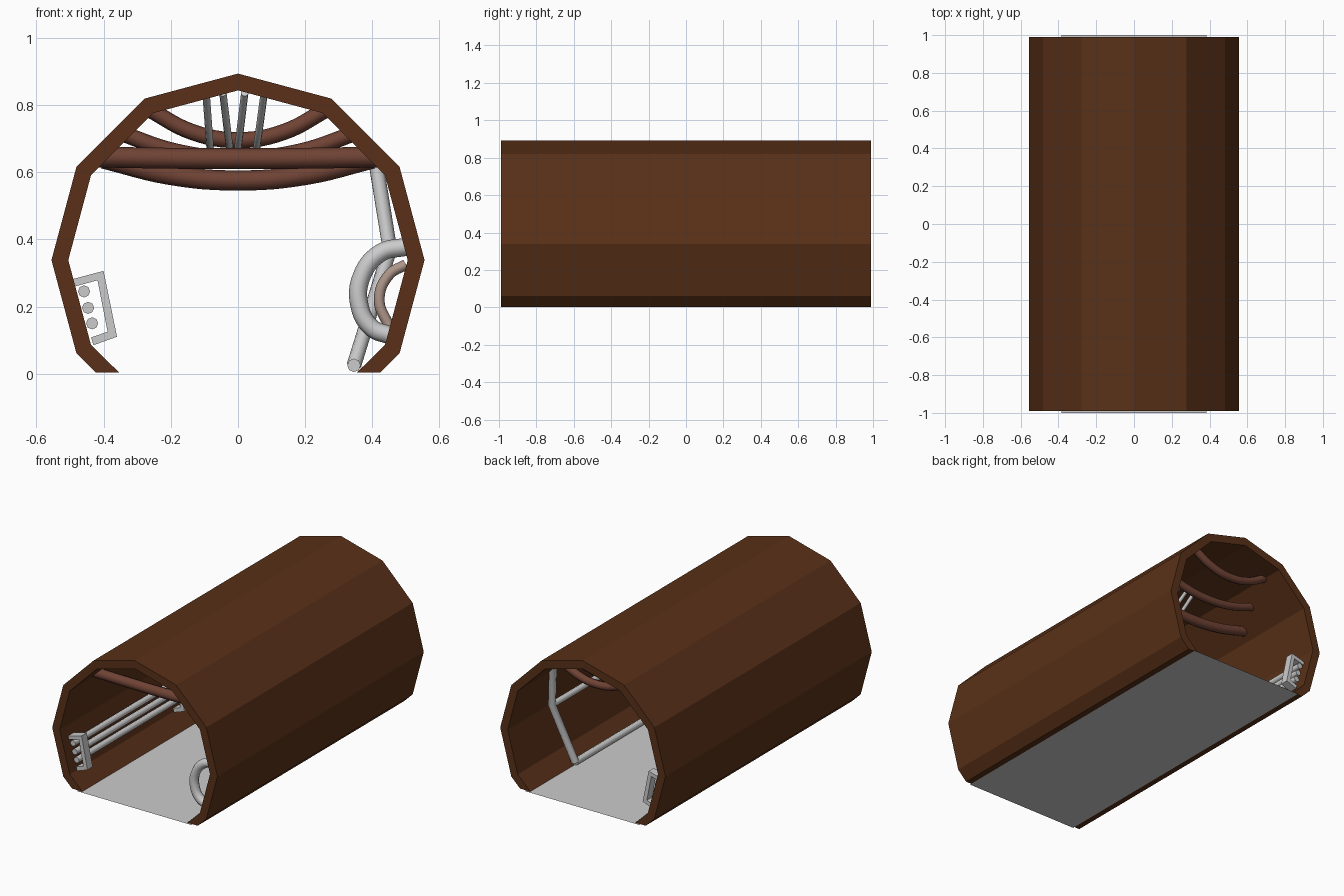
import bpy, bmesh, math

if "Cube" in bpy.data.objects:
    bpy.data.objects.remove(bpy.data.objects["Cube"])


def material(name, color):
    m = bpy.data.materials.new(name)
    m.diffuse_color = (*color, 1)
    m.use_nodes = True
    m.node_tree.nodes["Principled BSDF"].inputs["Base Color"].default_value = m.diffuse_color
    return m


rust = material("rust_brown", (0.10, 0.030, 0.009))
hose_mat = material("red_brown", (0.16, 0.055, 0.035))
pale = material("pale_copper", (0.42, 0.30, 0.25))


def finish(name, bm, mat=None):
    me = bpy.data.meshes.new(name)
    bmesh.ops.recalc_face_normals(bm, faces=bm.faces)
    bm.to_mesh(me)
    bm.free()
    ob = bpy.data.objects.new(name, me)
    bpy.context.collection.objects.link(ob)
    if mat:
        me.materials.append(mat)
    return ob


def extrude_profile(name, pts, y0, y1, mat=None):
    """Closed x/z outline pushed along y."""
    bm = bmesh.new()
    f = bm.faces.new([bm.verts.new((x, y0, z)) for x, z in pts])
    r = bmesh.ops.extrude_face_region(bm, geom=[f])
    new = [v for v in r["geom"] if isinstance(v, bmesh.types.BMVert)]
    bmesh.ops.translate(bm, verts=new, vec=(0, y1 - y0, 0))
    return finish(name, bm, mat)


def tube(name, pts, radius, mat=None, smooth_path=True):
    """Round pipe or hose through the given points."""
    cu = bpy.data.curves.new(name, "CURVE")
    cu.dimensions = "3D"
    cu.bevel_depth = radius
    cu.bevel_resolution = 2
    cu.resolution_u = 6
    cu.use_fill_caps = True
    if smooth_path:
        sp = cu.splines.new("BEZIER")
        sp.bezier_points.add(len(pts) - 1)
        for bp, p in zip(sp.bezier_points, pts):
            bp.co = p
            bp.handle_left_type = bp.handle_right_type = "AUTO"
    else:
        sp = cu.splines.new("POLY")
        sp.points.add(len(pts) - 1)
        for sp_pt, p in zip(sp.points, pts):
            sp_pt.co = (*p, 1)
    ob = bpy.data.objects.new(name, cu)
    bpy.context.collection.objects.link(ob)
    bpy.ops.object.select_all(action="DESELECT")
    ob.select_set(True)
    bpy.context.view_layer.objects.active = ob
    bpy.ops.object.convert(target="MESH")
    ob = bpy.context.object
    if mat:
        ob.data.materials.append(mat)
    bpy.ops.object.shade_smooth_by_angle(angle=math.radians(50))
    return ob


# Tunnel shell: twelve-sided ring cut off at the floor
CZ = 0.338


def ring(r, foot_x):
    arc = [(r * math.cos(math.radians(a)), CZ + r * math.sin(math.radians(a)))
           for a in range(-30, 211, 30)]
    return [(foot_x, 0.003)] + arc + [(-foot_x, 0.003)]


extrude_profile("tunnel_shell", ring(0.555, 0.422) + ring(0.505, 0.353)[::-1],
                -0.99, 0.99, rust)

# Floor sheet
bm = bmesh.new()
bm.faces.new([bm.verts.new(p) for p in
              ((-0.385, -1, 0.002), (0.385, -1, 0.002), (0.385, 1, 0.002), (-0.385, 1, 0.002))])
finish("floor", bm)

# Left wall: three pipes held by C-shaped brackets
for i, (x, z) in enumerate(((-0.458, 0.245), (-0.446, 0.196), (-0.434, 0.15))):
    tube(f"wall_pipe_{i + 1}", [(x, -0.93, z), (x, 0.93, z)], 0.018, None, False)
C = [(-0.49, 0.282), (-0.400, 0.306), (-0.360, 0.110), (-0.430, 0.085),
     (-0.437, 0.108), (-0.388, 0.125), (-0.418, 0.278), (-0.484, 0.260)]
for i, y in enumerate((-0.93, 0.0, 0.88)):
    extrude_profile(f"pipe_bracket_{i + 1}", C, y, y + 0.05)

# Right wall: bent riser with two long runs
tube("riser_pipe", [(0.41, 0.69, 0.63), (0.452, 0.64, 0.37), (0.345, 0.57, 0.025)],
     0.022, None, False)
tube("upper_run", [(0.452, 0.64, 0.37), (0.452, -0.6, 0.37)], 0.018, None, False)
tube("floor_run", [(0.345, 0.57, 0.025), (0.345, -0.6, 0.025)], 0.02, None, False)

# Right wall: half loops near the front
big = [(0.50, 0.378), (0.425, 0.36), (0.368, 0.29), (0.362, 0.2), (0.40, 0.135), (0.45, 0.115)]
small = [(0.50, 0.325), (0.45, 0.295), (0.42, 0.22), (0.45, 0.14)]
tube("grey_loop", [(x, -0.93, z) for x, z in big], 0.027)
tube("copper_loop", [(x, -0.85, z) for x, z in small], 0.016, pale)

# Ceiling: hoses slung from side to side (y, half width, end height, sag, radius)
for i, (y, w, top, sag, r) in enumerate(((-0.80, 0.42, 0.645, 0.005, 0.031),
                                         (0.50, 0.40, 0.64, 0.065, 0.030),
                                         (0.65, 0.36, 0.72, 0.08, 0.024),
                                         (0.85, 0.27, 0.79, 0.095, 0.024))):
    pts = [(w * t, y, top - sag * (1 - t * t)) for t in (-1, -0.5, 0, 0.5, 1)]
    tube(f"ceiling_hose_{i + 1}", pts, r, hose_mat)

# Ceiling: four slack cables along the tunnel
for i, (x0, x1) in enumerate(((-0.095, -0.08), (-0.045, -0.02), (0.02, -0.005), (0.078, 0.05))):
    pts = [(x1 + (x0 - x1) * t * t, 0.45 * t, 0.63 + 0.205 * t * t)
           for t in (-1, -0.5, 0, 0.5, 1)]
    tube(f"ceiling_cable_{i + 1}", pts, 0.011)
